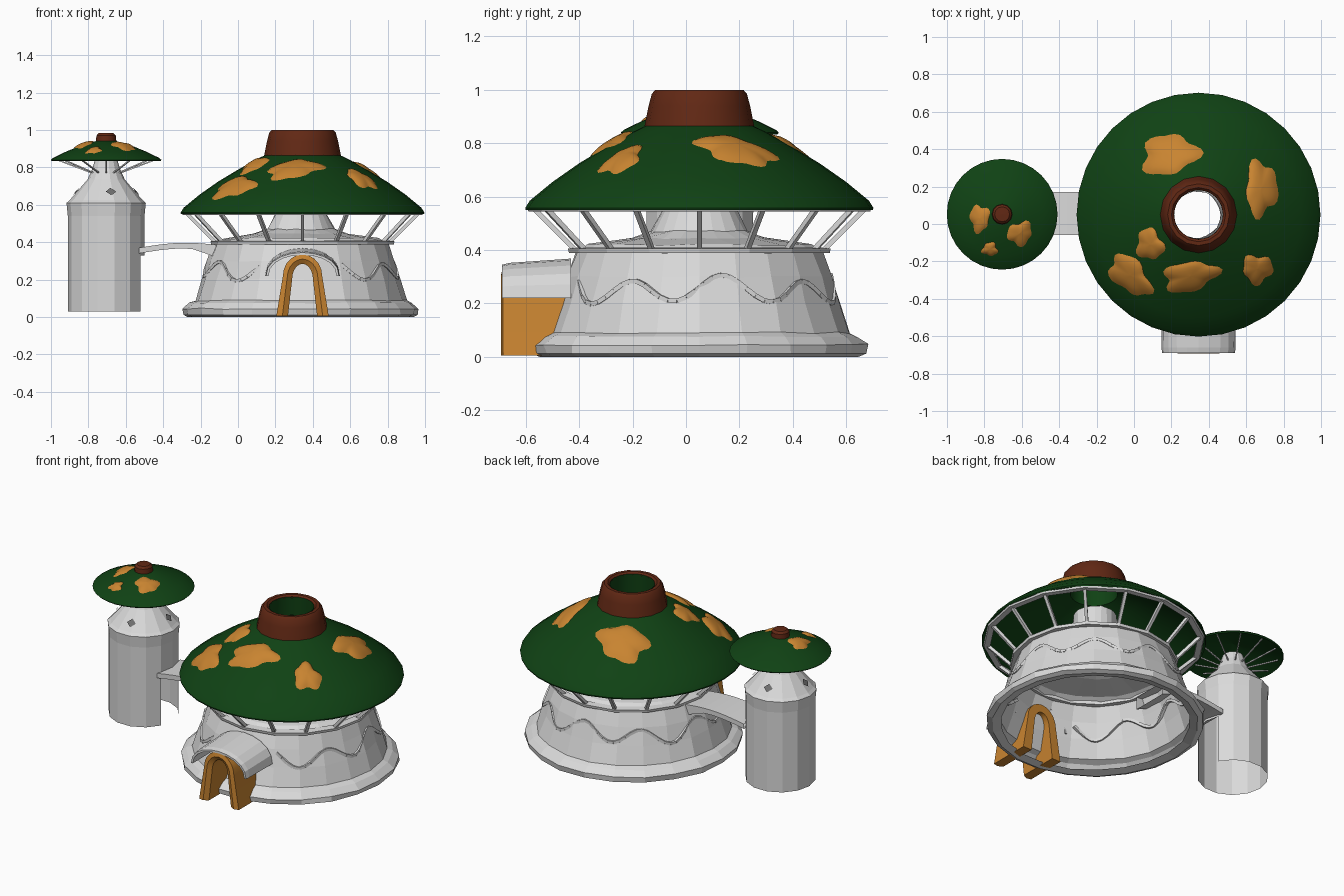
import bpy, bmesh, math, random
from mathutils import Vector

if "Cube" in bpy.data.objects:
    bpy.data.objects.remove(bpy.data.objects["Cube"])
random.seed(4)
PI, TAU = math.pi, math.tau

def material(name, rgb):
    m = bpy.data.materials.new(name)
    m.diffuse_color = (*rgb, 1)
    m.use_nodes = True
    m.node_tree.nodes["Principled BSDF"].inputs["Base Color"].default_value = m.diffuse_color
    return m

PLASTER = material("pale_plaster", (0.70, 0.70, 0.70))
GREEN = material("dark_green", (0.005, 0.054, 0.007))
ORANGE = material("orange", (0.58, 0.23, 0.03))
BROWN = material("red_brown", (0.12, 0.021, 0.007))
GREY = material("window_grey", (0.16, 0.16, 0.16))

def build(name, verts, faces, mat, smooth=None):
    me = bpy.data.meshes.new(name)
    me.from_pydata(verts, [], faces)
    bm = bmesh.new()
    bm.from_mesh(me)
    bmesh.ops.recalc_face_normals(bm, faces=bm.faces)
    bm.to_mesh(me)
    bm.free()
    me.materials.append(mat)
    if smooth:
        for p in me.polygons:
            p.use_smooth = True
        me.set_sharp_from_angle(angle=math.radians(smooth))
    ob = bpy.data.objects.new(name, me)
    bpy.context.collection.objects.link(ob)
    return ob

def revolve(name, prof, c, n, mat, closed=False, smooth=None, jitter=0, skip=None):
    """Turn an (r, z) profile about the vertical axis through c."""
    V, F, m = [], [], len(prof)
    for r, z in prof:
        for i in range(n):
            a = TAU * i / n
            q = r + random.uniform(-jitter, jitter)
            dz = random.uniform(-jitter, jitter) * 0.6 if z > 0.03 else 0
            V.append((c[0] + q * math.cos(a), c[1] + q * math.sin(a), z + dz))
    for k in range(m if closed else m - 1):
        for i in range(n):
            if skip and skip(k, i):
                continue
            j, k2 = (i + 1) % n, (k + 1) % m
            F.append((k * n + i, k * n + j, k2 * n + j, k2 * n + i))
    return build(name, V, F, mat, smooth)

def beams(name, pairs, w, mat, sides=4):
    """Straight bars between pairs of points, as one object."""
    V, F = [], []
    for a, b in pairs:
        a, b = Vector(a), Vector(b)
        d = (b - a).normalized()
        u = d.cross(Vector((0, 0, 1))).normalized()
        v = d.cross(u)
        s = len(V)
        for p in (a, b):
            for i in range(sides):
                t = TAU * (i + 0.5) / sides
                V.append(p + u * (w * math.cos(t)) + v * (w * math.sin(t)))
        for i in range(sides):
            j = (i + 1) % sides
            F.append((s + i, s + j, s + sides + j, s + sides + i))
        F += [tuple(range(s, s + sides)), tuple(range(s + sides, s + 2 * sides))]
    return build(name, V, F, mat)

def lookup(prof, r):
    """Height on an (r, z) profile ordered from outside to inside."""
    for (r0, z0), (r1, z1) in zip(prof, prof[1:]):
        if r1 <= r <= r0:
            return z0 + (z1 - z0) * (r0 - r) / max(r0 - r1, 1e-6)
    return prof[-1][1] if r < prof[-1][0] else prof[0][1]

def polar(c, r, a, z):
    return (c[0] + r * math.cos(a), c[1] + r * math.sin(a), z)

HUT, TOWER = (0.345, 0.05), (-0.705, 0.052)

# Hut walls: flared foot, sloping wall, domed top and open neck
WALL = [(0.565, 0.09), (0.53, 0.2), (0.50, 0.30), (0.465, 0.39)]
revolve("hut_walls", [(0.55, 0.012), (0.60, 0.0), (0.63, 0.012), (0.635, 0.045), (0.60, 0.075)]
        + WALL + [(0.42, 0.42), (0.25, 0.445), (0.18, 0.47), (0.13, 0.57), (0.128, 0.72)],
        (0.335, 0.05), 22, PLASTER, jitter=0.006)
revolve("balcony_ledge", [(0.45, 0.388), (0.488, 0.388), (0.492, 0.405), (0.45, 0.41)],
        HUT, 16, PLASTER, closed=True)

# Wavy raised band round the wall, leaving the doorway clear
pts = []
for i in range(85):
    a = -PI / 2 + 0.45 + (TAU - 0.9) * i / 84
    z = 0.25 + 0.045 * math.sin(9 * a) + 0.012 * math.sin(4 * a + 1)
    r = 0.53 - (z - 0.2) * 0.34 - 0.004
    pts.append(polar((0.335, 0.05), r, a, z))
beams("wall_wave_band", list(zip(pts, pts[1:])), 0.012, PLASTER)

# Roof shell with hollow vent
ROOF = [(0.652, 0.558), (0.635, 0.585), (0.55, 0.655), (0.45, 0.725), (0.35, 0.785),
        (0.25, 0.842), (0.195, 0.868)]
revolve("hut_roof", [(0.13, 0.992), (0.138, 0.87), (0.25, 0.825), (0.45, 0.71), (0.55, 0.64),
                     (0.63, 0.565), (0.65, 0.55)] + ROOF, HUT, 32, GREEN, smooth=40)
revolve("roof_vent", [(0.205, 0.865), (0.19, 0.94), (0.178, 0.985), (0.165, 1.0),
                      (0.145, 1.0), (0.132, 0.985)], HUT, 16, BROWN, smooth=35)
revolve("roof_support_ring", [(0.605, 0.545), (0.64, 0.545), (0.645, 0.556), (0.605, 0.558)],
        HUT, 16, PLASTER, closed=True)
beams("roof_struts", [(polar(HUT, 0.465, TAU * i / 16, 0.40), polar(HUT, 0.615, TAU * i / 16, 0.55))
                      for i in range(16)], 0.013, PLASTER)

# Tower: faceted shell with an opening below the bridge
revolve("tower_walls", [(0.205, 0.03), (0.205, 0.33), (0.205, 0.54), (0.212, 0.61), (0.195, 0.625),
                        (0.10, 0.735), (0.075, 0.79), (0.06, 0.84)], TOWER, 14, PLASTER,
        skip=lambda k, i: k == 0 and i in (0, 13))
CAP = [(0.296, 0.84), (0.285, 0.85), (0.22, 0.882), (0.14, 0.915), (0.05, 0.942), (0.0, 0.946)]
revolve("tower_cap", [(0.0, 0.925), (0.14, 0.895), (0.22, 0.864), (0.29, 0.833)] + CAP,
        TOWER, 32, GREEN, smooth=40)
revolve("tower_cap_knob", [(0.055, 0.935), (0.052, 0.97), (0.04, 0.983), (0.0, 0.985)],
        TOWER, 12, BROWN, smooth=35)
beams("tower_cap_struts", [(polar(TOWER, 0.075, TAU * i / 12, 0.77), polar(TOWER, 0.265, TAU * i / 12, 0.842))
                           for i in range(12)], 0.005, PLASTER)

# Diamond windows on the tower shoulder
V, F = [], []
for i in range(4):
    a = -PI / 2 + 0.16 + i * PI / 2
    out, tan = Vector((math.cos(a), math.sin(a), 0)), Vector((-math.sin(a), math.cos(a), 0))
    up = out * -0.65 + Vector((0, 0, 0.76))
    mid = Vector((*TOWER, 0.668)) + out * 0.162 + Vector((0, 0, 0.003))
    F.append(tuple(range(len(V), len(V) + 4)))
    V += [mid + tan * 0.028, mid + up * 0.027, mid - tan * 0.028, mid - up * 0.027]
build("tower_windows", V, F, GREY)

# Arched bridge between tower and hut
V, F, N = [], [], 8
for i in range(N + 1):
    t = i / N
    x = -0.53 + 0.46 * t
    top = 0.37 + 0.01 * t + 0.022 * math.sin(PI * t)
    low = top - 0.03 - 0.05 * max(0, t - 0.6) / 0.4
    V += [(x, -0.06, top), (x, 0.17, top), (x, 0.17, low), (x, -0.06, low)]
for i in range(N):
    for k in range(4):
        F.append((4 * i + k, 4 * i + (k + 1) % 4, 4 * i + 4 + (k + 1) % 4, 4 * i + 4 + k))
build("bridge", V, F, PLASTER)

# Door arch and canopy: loops of (x, z) swept in y
def arch(wb, wt, spring, top, n=10):
    mid = [(wt * math.cos(PI * i / n), spring + (top - spring) * math.sin(PI * i / n)) for i in range(n + 1)]
    return [(wb, 0.005)] + mid + [(-wb, 0.005)]

def sweep(name, rings, mat, smooth=None, cx=0.345):
    """rings is a closed list of (y, loop)."""
    n, m = len(rings[0][1]), len(rings)
    V = [(cx + x, y, z) for y, loop in rings for x, z in loop]
    F = [(k * n + i, k * n + i + 1, (k + 1) % m * n + i + 1, (k + 1) % m * n + i)
         for k in range(m) for i in range(n - 1)]
    F += [tuple(k * n + e for k in range(m)) for e in (0, n - 1)]
    return build(name, V, F, mat, smooth)

outer, rib = arch(0.14, 0.105, 0.22, 0.335), arch(0.108, 0.082, 0.21, 0.31)
inner = arch(0.078, 0.056, 0.2, 0.285)
sweep("door_arch", [(-0.42, outer), (-0.685, outer), (-0.692, rib), (-0.675, inner), (-0.42, inner)],
      ORANGE, smooth=35)

def hood(w, top):
    return [(w * math.cos(PI * i / 10), 0.22 + (top - 0.22) * math.sin(PI * i / 10) ** 0.9)
            for i in range(11)]

sweep("door_canopy", [(-0.69, hood(0.195, 0.345)), (-0.66, hood(0.198, 0.352)), (-0.43, hood(0.2, 0.368)),
                      (-0.43, hood(0.186, 0.35)), (-0.69, hood(0.182, 0.332))], PLASTER)

# Orange moss-like patches moulded over the roofs
def patch(name, x, y, rx, ry, tilt, c, prof, h):
    p, q = random.uniform(0, TAU), random.uniform(0, TAU)
    n, V, F = 30, [], []
    for k in range(6):
        s = k / 5
        for i in range(n):
            a = TAU * i / n
            w = s * (0.93 + 0.12 * math.sin(3 * a + p) + 0.10 * math.sin(5 * a + q))
            u, v = rx * w * math.cos(a), ry * w * math.sin(a)
            px = x + u * math.cos(tilt) - v * math.sin(tilt)
            py = y + u * math.sin(tilt) + v * math.cos(tilt)
            z = lookup(prof, math.hypot(px - c[0], py - c[1]))
            V.append((px, py, z + h * (1 - s ** 4) - 0.004 * s))
    for k in range(5):
        for i in range(n):
            j = (i + 1) % n
            F.append((k * n + i, k * n + j, k * n + n + j, k * n + n + i))
    build(name, V, F, ORANGE, smooth=60)

for i, (x, y, rx, ry, t) in enumerate([
        (0.19, 0.37, 0.17, 0.12, 0.2), (0.68, 0.19, 0.095, 0.165, 0), (0.085, -0.11, 0.08, 0.095, 0.3),
        (-0.02, -0.275, 0.15, 0.09, -0.8), (0.30, -0.28, 0.165, 0.09, 0.2), (0.66, -0.24, 0.09, 0.085, 0)]):
    patch(f"roof_patch_{i + 1}", x, y, rx, ry, t, HUT, ROOF, 0.022)
for i, (x, y, rx, ry, t) in enumerate([
        (-0.825, 0.03, 0.06, 0.085, 0), (-0.61, -0.05, 0.08, 0.07, 0.6), (-0.77, -0.135, 0.048, 0.042, 0)]):
    patch(f"cap_patch_{i + 1}", x, y, rx, ry, t, TOWER, CAP, 0.014)
